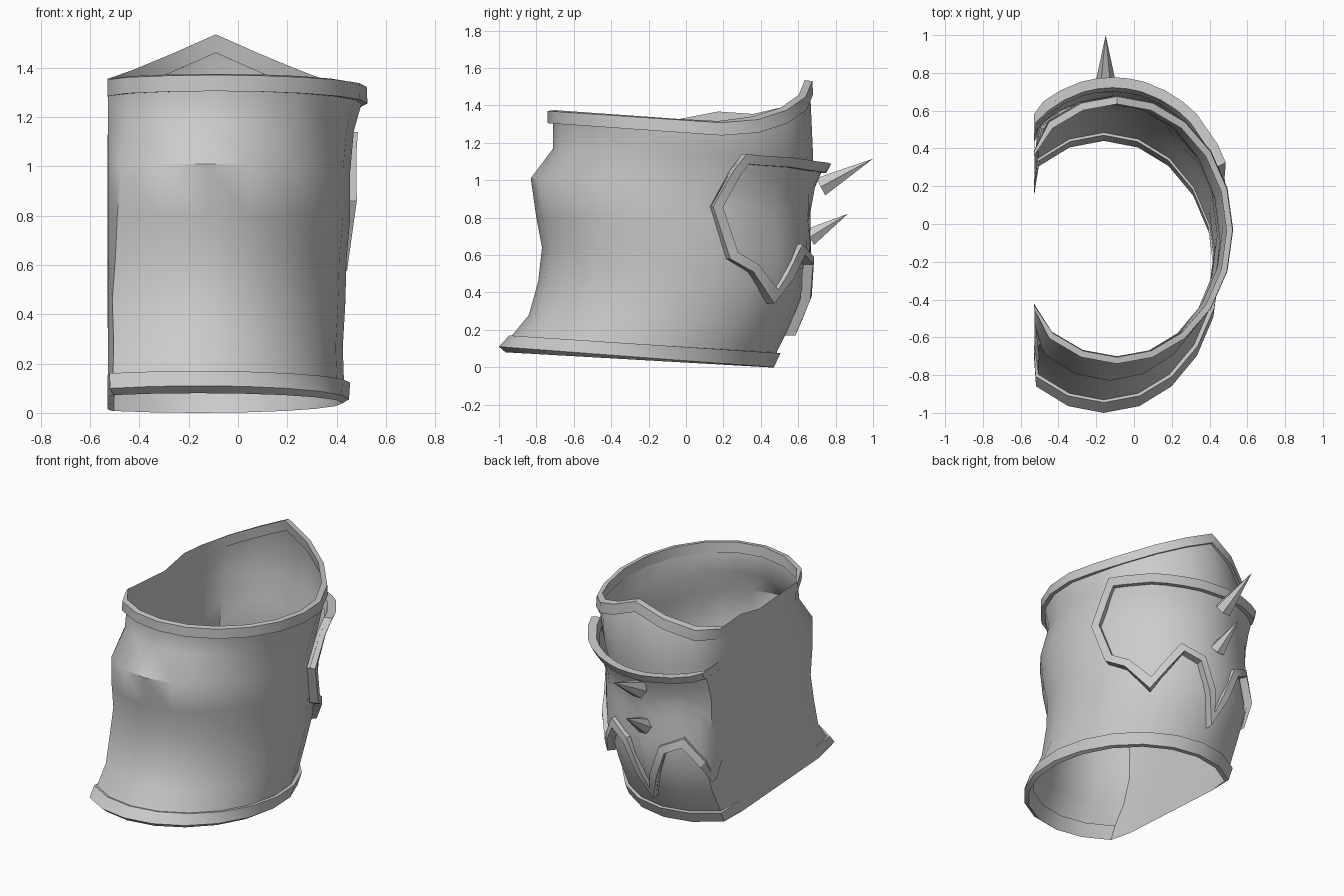
import bpy, bmesh, math
from mathutils import Vector

cube = bpy.data.objects.get("Cube")
if cube:
    bpy.data.objects.remove(cube, do_unlink=True)

SIDES = 20
FLAT = -0.53          # plane of the flattened side

grey = bpy.data.materials.new("plain_grey")
grey.use_nodes = True
grey.diffuse_color = (0.6, 0.6, 0.6, 1)
grey.node_tree.nodes["Principled BSDF"].inputs["Base Color"].default_value = (0.6, 0.6, 0.6, 1)


def make(name, verts, faces, smooth=40):
    mesh = bpy.data.meshes.new(name)
    mesh.from_pydata([tuple(v) for v in verts], [], faces)
    bm = bmesh.new()
    bm.from_mesh(mesh)
    bmesh.ops.recalc_face_normals(bm, faces=bm.faces)
    bm.to_mesh(mesh)
    bm.free()
    mesh.materials.append(grey)
    obj = bpy.data.objects.new(name, mesh)
    bpy.context.collection.objects.link(obj)
    if smooth:
        bpy.ops.object.select_all(action='DESELECT')
        obj.select_set(True)
        bpy.context.view_layer.objects.active = obj
        bpy.ops.object.shade_smooth_by_angle(angle=math.radians(smooth))
    return obj


# Rings: front z, front y, back z, back y, centre x, half width, peak at the back
RINGS = [
    (.10, -.96, .02, .45, -.16, .585, 0),
    (.17, -.93, .07, .48, -.16, .59, 0),
    (.28, -.84, .25, .57, -.16, .585, 0),
    (.46, -.79, .42, .64, -.16, .595, 0),
    (.64, -.77, .60, .65, -.15, .59, 0),
    (.80, -.80, .78, .64, -.14, .595, 0),
    (1.01, -.83, .95, .65, -.13, .585, 0),
    (1.17, -.71, 1.12, .68, -.11, .58, 0),
    (1.30, -.71, 1.20, .665, -.09, .59, .25),
    (1.36, -.71, 1.265, .64, -.09, .59, .25),
]


def ring_point(ring, a, flat=FLAT + .003):
    """Point at angle a from the back, towards +x."""
    zf, yf, zb, yb, cx, rx, peak = ring
    c, s = math.cos(a), math.sin(a)
    z = zf + (zb - zf) * (c + 1) / 2
    x = max(cx + rx * s, flat)
    if c > 0:
        z += peak * max(0, 1 - abs(x - cx) / .56)
    return Vector((x, (yf + yb) / 2 + (yb - yf) / 2 * c, z))


def loft(name, rings, flat, closed):
    verts = [ring_point(r, 2 * math.pi * i / SIDES, flat) for r in rings for i in range(SIDES)]
    n = len(rings)
    faces = []
    for k in range(n if closed else n - 1):
        for i in range(SIDES):
            j, m = (i + 1) % SIDES, (k + 1) % n
            faces.append((k * SIDES + i, k * SIDES + j, m * SIDES + j, m * SIDES + i))
    return make(name, verts, faces)


# Sleeve and its two rims
loft("sleeve", RINGS, FLAT + .003, False)
loft("bottom_rim", [
    (.08, -.965, .0, .44, -.16, .585, 0), (.11, -1.0, .0, .47, -.16, .61, 0),
    (.17, -.945, .075, .505, -.16, .615, 0), (.165, -.92, .08, .47, -.16, .58, 0)], FLAT, True)
loft("top_rim", [
    (1.305, -.70, 1.205, .65, -.09, .585, .255), (1.305, -.74, 1.205, .68, -.09, .615, .255),
    (1.37, -.74, 1.275, .675, -.09, .612, .255), (1.375, -.705, 1.28, .635, -.09, .58, .255)],
    FLAT, True)


def on_sleeve(a, z, off):
    """Point on the sleeve at angle a and height z, pushed outwards."""
    pts = [ring_point(r, a, -9) for r in RINGS]
    for p, q in zip(pts, pts[1:]):
        if z <= q.z:
            break
    v = p.lerp(q, (z - p.z) / (q.z - p.z))
    # the plate stands off further near its top edge at the back
    off += .055 * max(0, (z - .9) / .22) * max(0, math.cos(a))
    v += Vector((math.sin(a), math.cos(a), 0)) * off
    v.x = max(v.x, FLAT)
    return v


# Back plate outline on one half: angle in degrees, bottom z, top z
HALF = [(0, .17, 1.09), (7, .36, 1.09), (14, .55, 1.095), (24, .60, 1.1), (33, .47, 1.11),
        (41, .34, 1.12), (56, .51, 1.13), (64, .56, 1.14), (67, .58, 1.05), (73, .86, .87)]
COLS = [(-a, b, t) for a, b, t in HALF[:0:-1]] + HALF
ROWS = 7
plate_v = [on_sleeve(math.radians(a), b + (t - b) * r / ROWS, .022)
           for a, b, t in COLS for r in range(ROWS + 1)]
W = ROWS + 1
plate_f = [(c * W + r, c * W + W + r, c * W + W + r + 1, c * W + r + 1)
           for c in range(len(COLS) - 1) for r in range(ROWS)]
make("back_plate", plate_v, plate_f)

# Raised trim that follows the plate outline
R = .7
outline = [Vector((math.radians(a) * R, b)) for a, b, t in COLS]
outline += [Vector((math.radians(a) * R, t)) for a, b, t in COLS[-2:0:-1]]
n = len(outline)
trim_v = []
for i, p in enumerate(outline):
    d1 = (p - outline[i - 1]).normalized()
    d2 = (outline[(i + 1) % n] - p).normalized()
    n1, n2 = Vector((-d1.y, d1.x)), Vector((-d2.y, d2.x))
    miter = (n1 + n2) / max(.5, 1 + n1.dot(n2))
    q = p + miter * .05
    for point, off in ((p, .0), (p, .055), (q, .05), (q, .0)):
        trim_v.append(on_sleeve(point.x / R, point.y, off))
trim_f = [(i * 4 + k, i * 4 + (k + 1) % 4, (i + 1) % n * 4 + (k + 1) % 4, (i + 1) % n * 4 + k)
          for i in range(n) for k in range(4)]
make("plate_trim", trim_v, trim_f, 30)


# Two spikes on the back
def spike(name, base, tip, radius, sides=6):
    base, tip = Vector(base), Vector(tip)
    turn = (tip - base).to_track_quat('Z', 'Y')
    verts = [base + turn @ Vector((radius * math.cos(2 * math.pi * i / sides),
                                   radius * math.sin(2 * math.pi * i / sides), 0))
             for i in range(sides)] + [tip]
    faces = [(i, (i + 1) % sides, sides) for i in range(sides)] + [tuple(range(sides))]
    make(name, verts, faces, 0)


spike("upper_spike", (-.15, .72, .965), (-.15, 1.0, 1.115), .06)
spike("lower_spike", (-.15, .66, .695), (-.15, .865, .82), .055)
